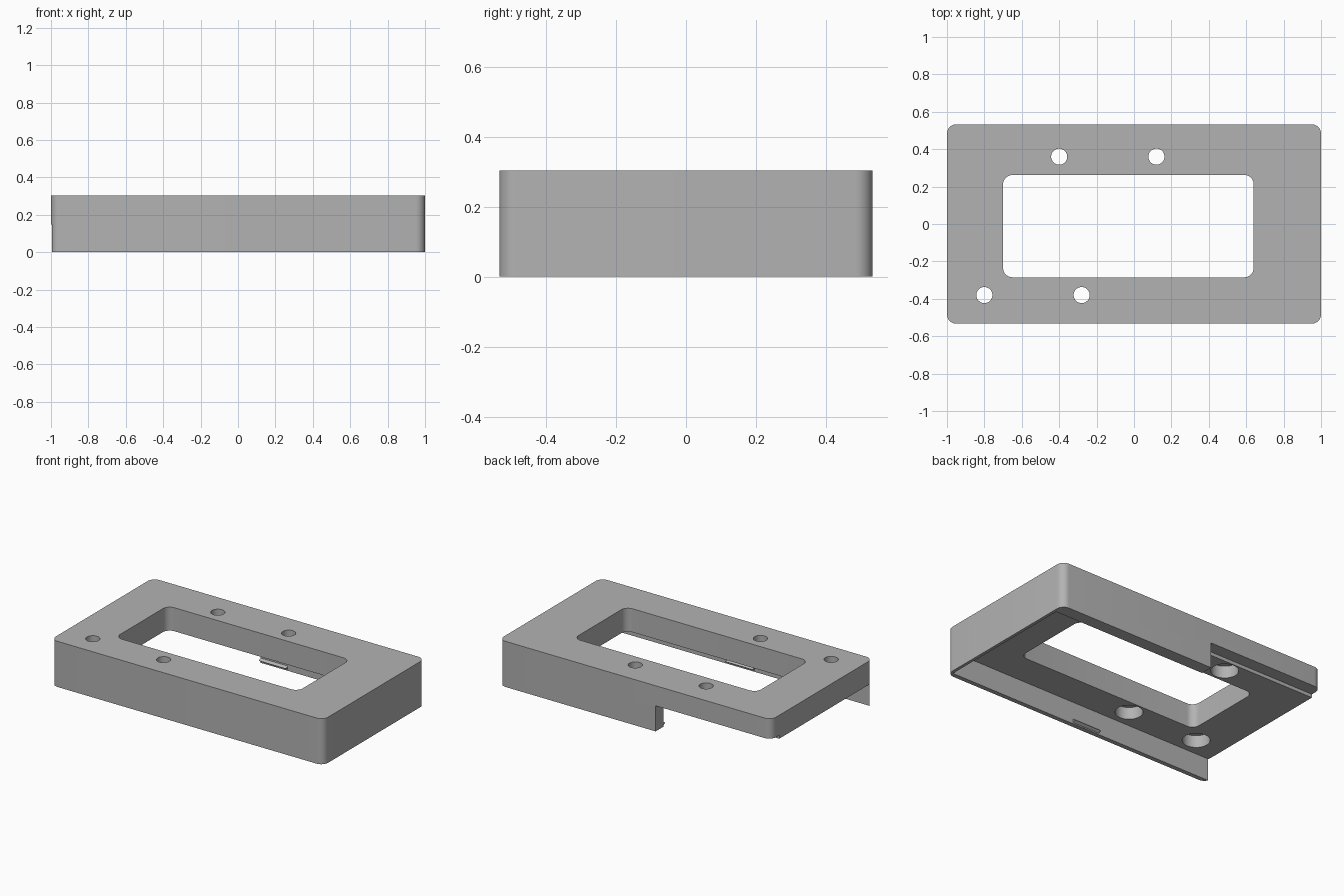
import bpy
import bmesh
import math

if "Cube" in bpy.data.objects:
    bpy.data.objects.remove(bpy.data.objects["Cube"], do_unlink=True)

HEIGHT = 0.303
HALF_DEPTH = 0.533
CEILING = 0.147
NOTCH_TOP = 0.17
FRONT_INNER, BACK_INNER, END_INNER = -0.503, 0.45, 0.98
NOTCH_X = -0.15

grey = bpy.data.materials.new("plain grey")
grey.use_nodes = True
grey.diffuse_color = (0.45, 0.45, 0.45, 1)
grey.node_tree.nodes["Principled BSDF"].inputs["Base Color"].default_value = grey.diffuse_color


def add_object(name, bm):
    mesh = bpy.data.meshes.new(name)
    bmesh.ops.recalc_face_normals(bm, faces=bm.faces)
    bm.to_mesh(mesh)
    bm.free()
    mesh.materials.append(grey)
    obj = bpy.data.objects.new(name, mesh)
    bpy.context.collection.objects.link(obj)
    return obj


def box(name, x, y, z, radius=0):
    """Box from (min, max) ranges, with optional rounded upright corners."""
    bm = bmesh.new()
    bmesh.ops.create_cube(bm, size=1)
    for v in bm.verts:
        v.co = [r[1] if c > 0 else r[0] for c, r in zip(v.co, (x, y, z))]
    if radius:
        upright = [e for e in bm.edges if abs(e.verts[0].co.z - e.verts[1].co.z) > 1e-4]
        bmesh.ops.bevel(bm, geom=upright, offset=radius, segments=8,
                        profile=0.5, affect='EDGES')
    return add_object(name, bm)


def cylinder(name, x, y, z, radius):
    bm = bmesh.new()
    bmesh.ops.create_cone(bm, cap_ends=True, segments=40, radius1=radius,
                          radius2=radius, depth=z[1] - z[0])
    bmesh.ops.translate(bm, verts=bm.verts, vec=(x, y, sum(z) / 2))
    return add_object(name, bm)


def cut(target, cutter):
    cutter.hide_render = True
    bpy.context.view_layer.objects.active = target
    mod = target.modifiers.new("cut", 'BOOLEAN')
    mod.operation, mod.solver, mod.object = 'DIFFERENCE', 'EXACT', cutter
    bpy.ops.object.modifier_apply(modifier=mod.name)
    bpy.data.objects.remove(cutter, do_unlink=True)


# Rounded cover block, hollowed from below and open at one end
cover = box("cover", (-1, 1), (-HALF_DEPTH, HALF_DEPTH), (0, HEIGHT), 0.05)
cut(cover, box("cavity", (-1.2, END_INNER), (FRONT_INNER, BACK_INNER), (-0.1, CEILING)))

# Back wall opening
cut(cover, box("back_notch", (-1.2, NOTCH_X), (BACK_INNER, 0.7), (-0.1, NOTCH_TOP)))

# Central window
cut(cover, box("window", (-0.7, 0.64), (-0.285, 0.262), (-0.1, 0.5), 0.05))

# Screw holes, counterbored from below
for hx, hy in ((-0.4, 0.36), (0.12, 0.36), (-0.8, -0.38), (-0.28, -0.38)):
    cut(cover, cylinder("screw_hole", hx, hy, (-0.1, 0.5), 0.043))
    cut(cover, cylinder("counterbore", hx, hy, (-0.1, CEILING + 0.08), 0.083))

# Small catch ridges on the inner faces of the long walls
for name, wall, inward in (("front_catch", FRONT_INNER, 1), ("back_catch", BACK_INNER, -1)):
    bm = bmesh.new()
    profile = ((-0.005, 0.005), (0.018, 0.02), (-0.005, 0.035))
    verts = [bm.verts.new((NOTCH_X, wall + inward * d, z)) for d, z in profile]
    face = bm.faces.new(verts)
    ext = bmesh.ops.extrude_face_region(bm, geom=[face], use_keep_orig=True)
    moved = [g for g in ext["geom"] if isinstance(g, bmesh.types.BMVert)]
    bmesh.ops.translate(bm, verts=moved, vec=(0.2, 0, 0))
    add_object(name, bm)

# Smooth rounded corners and bores, keep hard edges
bpy.ops.object.select_all(action='DESELECT')
cover.select_set(True)
bpy.context.view_layer.objects.active = cover
bpy.ops.object.shade_smooth_by_angle(angle=math.radians(30))
